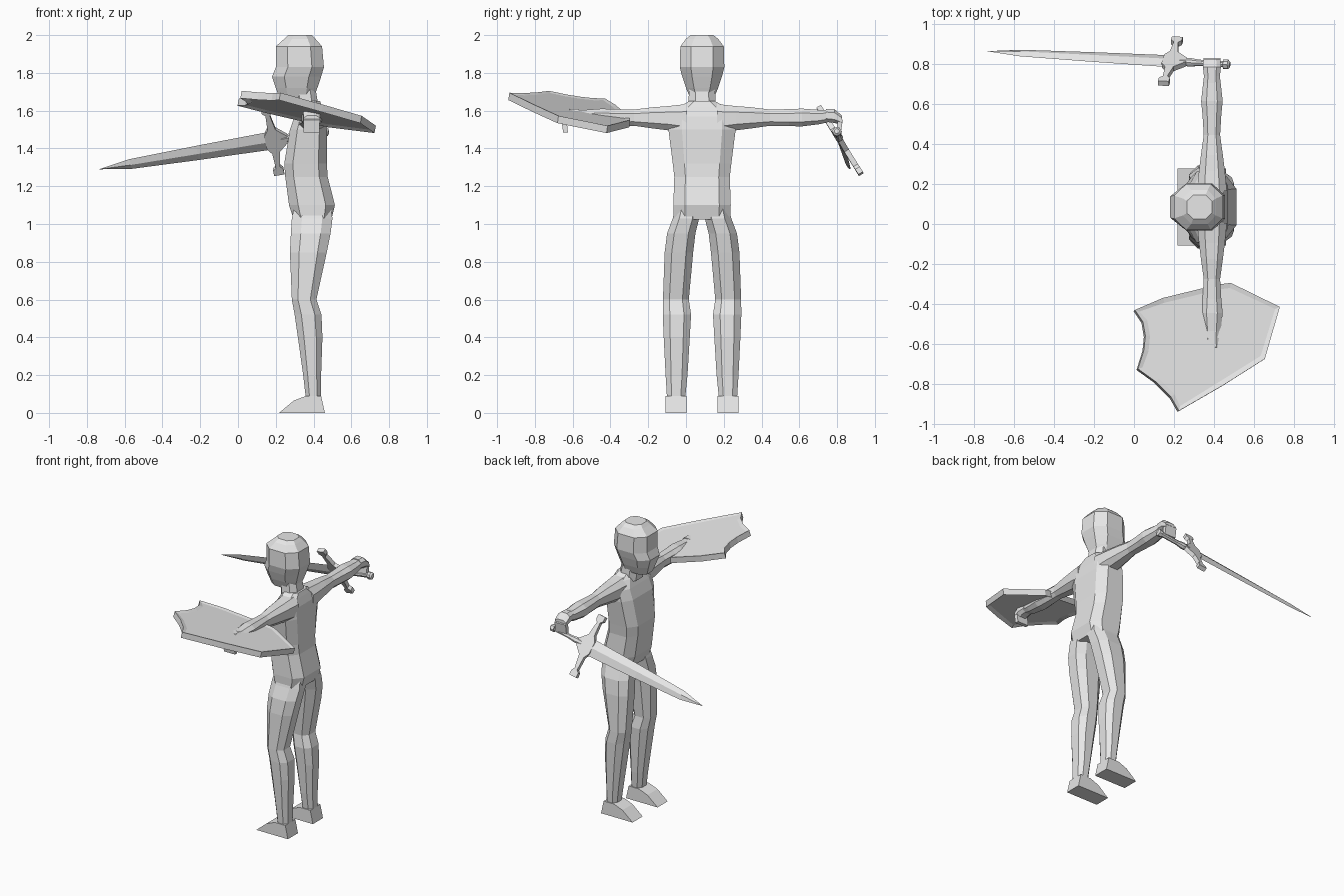
import bpy, bmesh, math
from mathutils import Vector

if "Cube" in bpy.data.objects:
    bpy.data.objects.remove(bpy.data.objects["Cube"])

grey = bpy.data.materials.new("plain_grey")
grey.diffuse_color = (0.8, 0.8, 0.8, 1)
grey.use_nodes = True
grey.node_tree.nodes["Principled BSDF"].inputs["Base Color"].default_value = grey.diffuse_color
MID = 0.085  # the figure is mirrored about this y


def finish(name, bm):
    bmesh.ops.recalc_face_normals(bm, faces=bm.faces)
    me = bpy.data.meshes.new(name)
    bm.to_mesh(me)
    bm.free()
    me.materials.append(grey)
    ob = bpy.data.objects.new(name, me)
    bpy.context.collection.objects.link(ob)
    return ob


def octagon(a, b, k=0.5):
    """Chamfered rectangle with half sizes a, b."""
    return [(a, b * k), (a * k, b), (-a * k, b), (-a, b * k),
            (-a, -b * k), (-a * k, -b), (a * k, -b), (a, -b * k)]


def loft(name, rings):
    bm = bmesh.new()
    rows = [[bm.verts.new(p) for p in r] for r in rings]
    n = len(rows[0])
    for r, s in zip(rows, rows[1:]):
        for i in range(n):
            bm.faces.new((r[i], r[(i + 1) % n], s[(i + 1) % n], s[i]))
    bm.faces.new(rows[0])
    bm.faces.new(rows[-1])
    return finish(name, bm)


def level(z, x0, x1, y0, y1, k=0.5):
    cx, cy = (x0 + x1) / 2, (y0 + y1) / 2
    return [(cx + u, cy + v, z) for u, v in octagon((x1 - x0) / 2, (y1 - y0) / 2, k)]


def sym(z, x0, x1, hy, k=0.5):
    return level(z, x0, x1, MID - hy, MID + hy, k)


def prism(name, pts, depth):
    """Flat outline swept along a vector."""
    d = Vector(depth)
    return loft(name, [[Vector(p) for p in pts], [Vector(p) + d for p in pts]])


# torso, neck and head
loft("torso", [sym(*r, 0.6) for r in [
    (1.025, .295, .495, .15), (1.1, .27, .513, .152), (1.25, .25, .475, .147),
    (1.32, .245, .47, .155), (1.5, .275, .47, .178), (1.57, .30, .46, .175),
    (1.62, .32, .445, .12), (1.65, .33, .435, .07)]])
loft("neck", [sym(1.6, .30, .43, .075), sym(1.72, .29, .41, .068)])
loft("head", [sym(*r) for r in [
    (1.665, .22, .40, .062), (1.72, .20, .42, .085), (1.78, .18, .44, .105),
    (1.83, .20, .455, .118), (1.94, .20, .445, .115), (1.98, .245, .41, .085),
    (2.0, .265, .39, .06)]])

LEG = [(.07, .36, .44, -.10, -.005), (.2, .345, .44, -.108, .008),
       (.4, .317, .447, -.118, .02), (.52, .30, .442, -.123, .027),
       (.6, .285, .415, -.122, .015), (.85, .275, .47, -.113, .038),
       (.95, .28, .49, -.10, .05), (1.03, .285, .50, -.07, .07), (1.1, .30, .49, -.05, .07)]
ARM = [(.08, .075, .08, 1.555), (.18, .065, .064, 1.56), (.26, .055, .056, 1.562),
       (.36, .041, .043, 1.563), (.46, .047, .045, 1.563), (.53, .054, .047, 1.564),
       (.62, .044, .038, 1.566), (.67, .038, .032, 1.572)]
HAND = [(.655, .040, .034, 1.575), (.70, .045, .037, 1.572), (.74, .043, .025, 1.55)]
FOOT = [(.217, 0), (.46, 0), (.44, .09), (.36, .09), (.295, .065)]
FINGERS = [(.725, 1.57), (.745, 1.55), (.735, 1.485), (.71, 1.485), (.715, 1.53)]

for s, side in ((-1, "right"), (1, "left")):
    def fy(y):
        return y if s < 0 else 2 * MID - y
    # legs and feet
    loft(side + "_leg", [level(z, a, b, fy(c), fy(d)) for z, a, b, c, d in LEG])
    prism(side + "_foot", [(x, fy(-.108), z) for x, z in FOOT], (0, -s * .111, 0))
    # arms and curled hands
    for part, rows in (("_arm", ARM), ("_hand", HAND)):
        loft(side + part, [[(.39 + u, MID + s * d, zc + v) for u, v in octagon(hx, hz)]
                           for d, hx, hz, zc in rows])
    prism(side + "_fingers", [(.347, MID + s * d, z) for d, z in FINGERS], (.085, 0, 0))

# shield: tilted heater outline with a narrow rim
OUT = [(.005, -.43), (.145, -.37), (.425, -.302), (.485, -.295), (.73, -.415), (.655, -.675),
       (.45, -.805), (.225, -.935), (.185, -.865), (.11, -.79), (.02, -.725), (.05, -.63),
       (.057, -.56), (.045, -.49)]
N = Vector((.197, .145, 1)).normalized()
bm = bmesh.new()
top = bm.faces.new([bm.verts.new((x, y, 1.705 - .197 * (x - .02) - .145 * (y + .725)))
                    for x, y in OUT])
ext = bmesh.ops.extrude_face_region(bm, geom=[top], use_keep_orig=True)
low = [g for g in ext["geom"] if isinstance(g, bmesh.types.BMFace)][0]
bmesh.ops.translate(bm, vec=-N * .04, verts=low.verts[:])
bmesh.ops.recalc_face_normals(bm, faces=bm.faces)
bmesh.ops.inset_region(bm, faces=[top], thickness=.025)
bmesh.ops.translate(bm, vec=-N * .006, verts=top.verts[:])
bmesh.ops.inset_region(bm, faces=[low], thickness=.025)
bmesh.ops.translate(bm, vec=N * .012, verts=low.verts[:])
finish("shield", bm)

# sword frame: U towards the tip, V along the guard, W across the flat
O = Vector((.18, .815, 1.442))
U = (Vector((-.735, .865, 1.29)) - O).normalized()
V = Vector((.07, .22, -.35))
V = (V - U * V.dot(U)).normalized()
W = U.cross(V)


def at(u, v, w):
    return O + U * u + V * v + W * w


def diamond(u, hv, hw):
    return [at(u, hv, 0), at(u, 0, hw), at(u, -hv, 0), at(u, 0, -hw)]


loft("sword_blade", [diamond(0, .056, .014), diamond(.4, .045, .012),
                     diamond(.76, .031, .010), diamond(.926, .001, .001)])
half = [(.035, .04), (.012, .075), (.008, .165), (.025, .18), (.025, .212),
        (-.03, .212), (-.03, .18), (-.015, .16), (-.03, .07), (-.085, .018)]
guard = half + [(u, -v) for u, v in reversed(half)]
prism("sword_guard", [at(u, v, -.014) for u, v in guard], W * .028)
loft("sword_grip", [[at(u, a, b) for a, b in octagon(r, r)] for u, r in [
    (-.05, .015), (-.10, .02), (-.15, .014), (-.27, .014), (-.272, .022),
    (-.295, .022), (-.305, .012)]])
